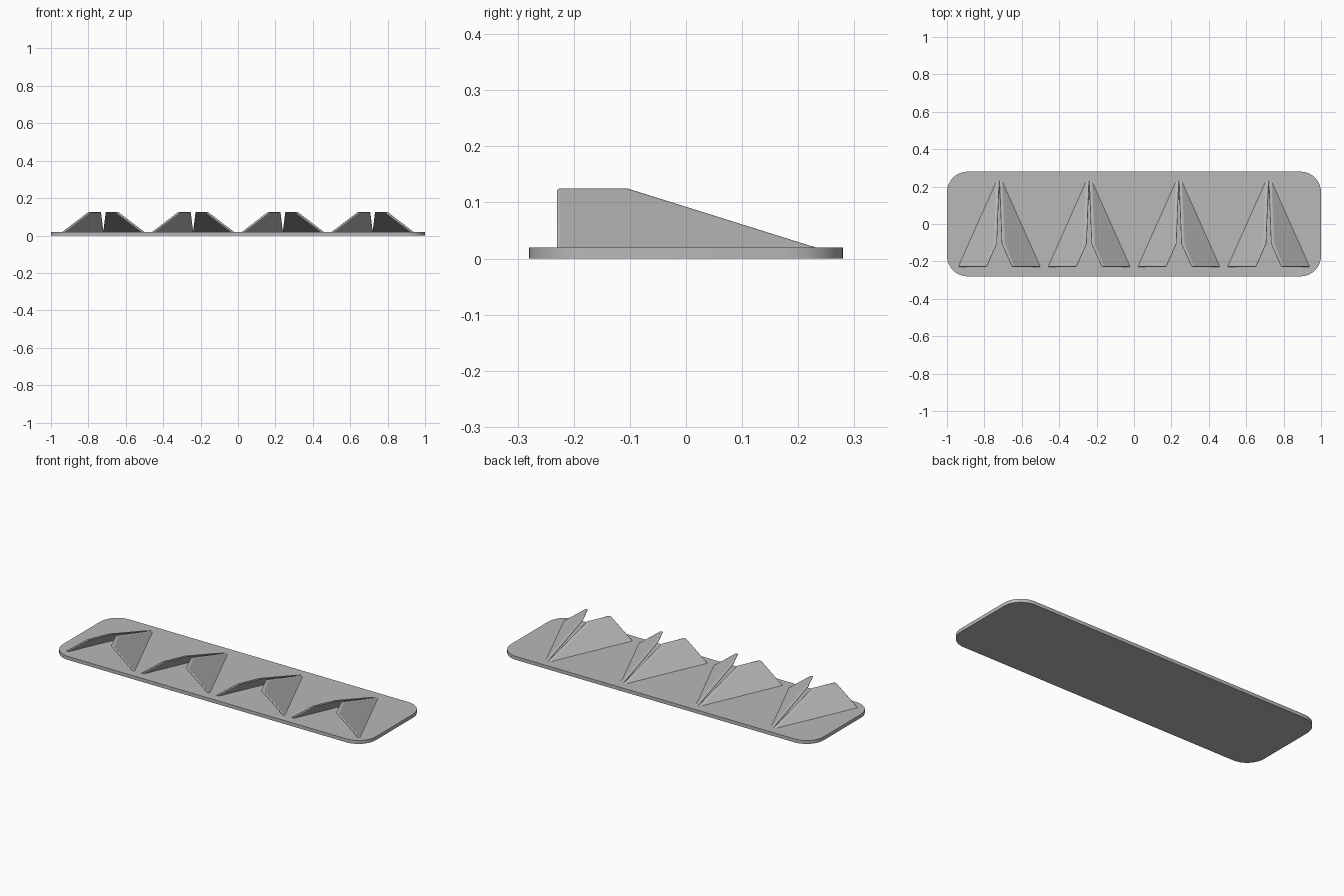
import bpy
import bmesh
import math
from mathutils import Vector

cube = bpy.data.objects.get("Cube")
if cube:
    bpy.data.objects.remove(cube, do_unlink=True)

GREY = (0.48, 0.48, 0.48, 1.0)
grey = bpy.data.materials.new("light_grey")
grey.use_nodes = True
grey.diffuse_color = GREY
grey.node_tree.nodes["Principled BSDF"].inputs["Base Color"].default_value = GREY

PLATE_Z = 0.02
SPACING = 0.48
SHEET = 0.018      # sheet thickness measured along x


def prism(name, profile, offset):
    """Extrude a flat outline along an offset vector into a solid."""
    bm = bmesh.new()
    face = bm.faces.new([bm.verts.new(p) for p in profile])
    new = bmesh.ops.extrude_face_region(bm, geom=[face])["geom"]
    bmesh.ops.translate(bm, vec=Vector(offset),
                        verts=[v for v in new if isinstance(v, bmesh.types.BMVert)])
    if not face.is_valid or len(bm.faces) < len(profile) + 2:
        bm.faces.new([v for v in bm.verts][:len(profile)])
    bmesh.ops.recalc_face_normals(bm, faces=bm.faces[:])
    mesh = bpy.data.meshes.new(name)
    bm.to_mesh(mesh)
    bm.free()
    mesh.materials.append(grey)
    obj = bpy.data.objects.new(name, mesh)
    bpy.context.collection.objects.link(obj)
    return obj


def smooth(obj, degrees):
    bpy.ops.object.select_all(action='DESELECT')
    obj.select_set(True)
    bpy.context.view_layer.objects.active = obj
    bpy.ops.object.shade_smooth_by_angle(angle=math.radians(degrees))


# Base plate with rounded corners
R, STEPS = 0.11, 10
outline = []
for i, (sx, sy) in enumerate([(1, 1), (-1, 1), (-1, -1), (1, -1)]):
    for k in range(STEPS + 1):
        a = math.pi / 2 * (i + k / STEPS)
        outline.append((sx * (1 - R) + R * math.cos(a),
                        sy * (0.28 - R) + R * math.sin(a), 0))
smooth(prism("base_plate", outline, (0, 0, PLATE_Z)), 30)

# Leaning vane outline: rear tip, outer foot, top front, top rear (feet sunk in the plate)
VANE = [(-0.0135, 0.262, 0.01), (-0.233, -0.23, 0.01),
        (-0.083, -0.23, 0.125), (-0.028, -0.105, 0.125)]

# Four pairs of mirrored vanes
for n in range(4):
    centre = (n - 1.5) * SPACING
    for side, label in ((1, "right"), (-1, "left")):
        pts = [(centre + side * x, y, z) for x, y, z in VANE]
        vane = prism(f"{label}_vane_{n + 1}", pts, (side * SHEET, 0, 0))
        bevel = vane.modifiers.new("rounded_edges", 'BEVEL')
        bevel.width = 0.005
        bevel.segments = 3
        bevel.limit_method = 'ANGLE'
        bevel.angle_limit = math.radians(30)
        smooth(vane, 35)
